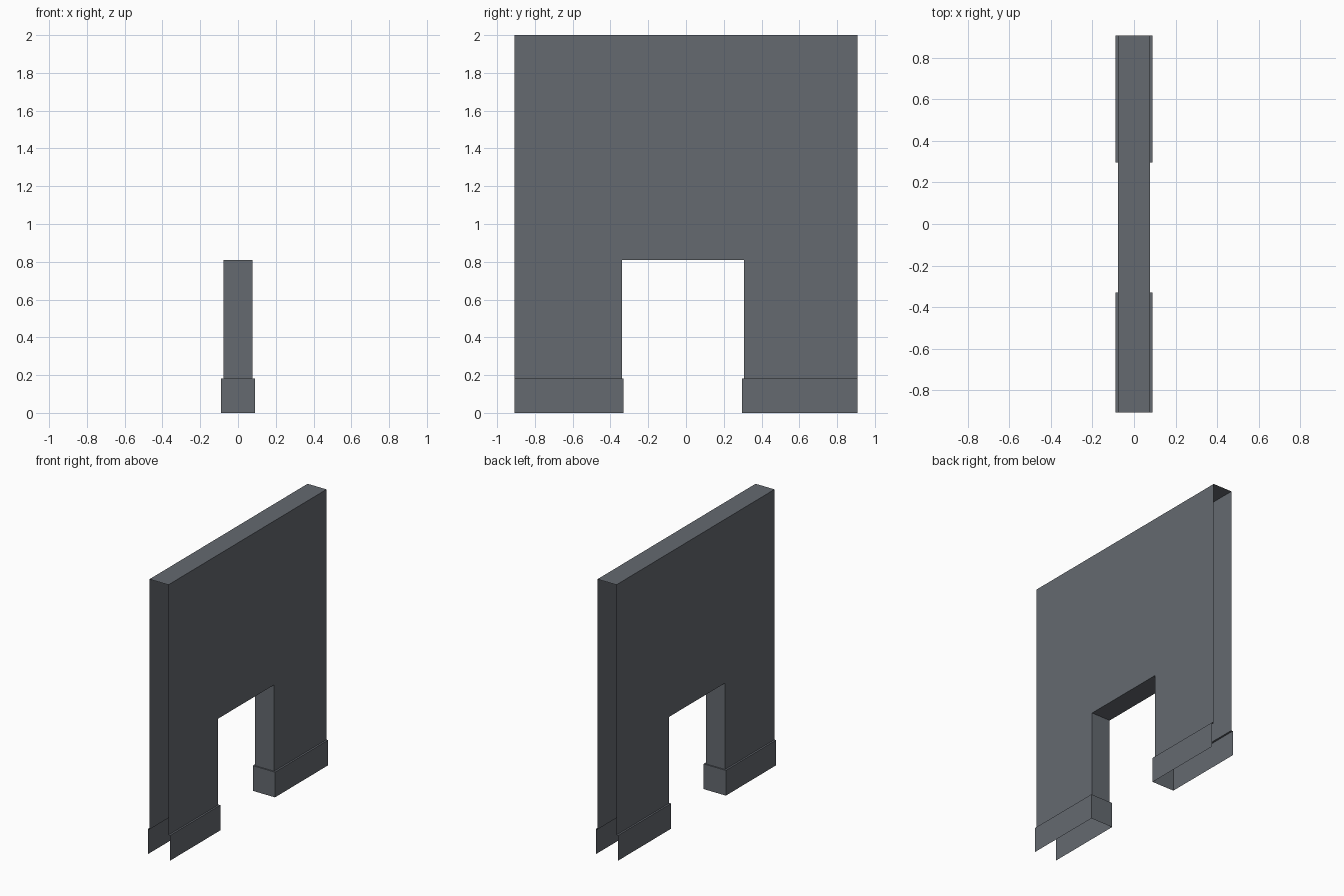
import bpy, bmesh

if "Cube" in bpy.data.objects:
    bpy.data.objects.remove(bpy.data.objects["Cube"])

END = 0.907              # half length of the wall
WALL, SKIRT = 0.076, 0.089   # half thicknesses
DOOR_Z, SKIRT_Z, TOP = 0.81, 0.183, 2.0
# (outer end, wall jamb, skirting jamb) for each leg
LEGS = [(-END, -0.339, -0.330), (END, 0.306, 0.297)]

grey = bpy.data.materials.new("slate grey")
grey.diffuse_color = (0.128, 0.142, 0.162, 1)
grey.use_nodes = True
grey.node_tree.nodes["Principled BSDF"].inputs["Base Color"].default_value = grey.diffuse_color


def make_object(name, bm):
    bmesh.ops.remove_doubles(bm, verts=bm.verts, dist=1e-5)
    mesh = bpy.data.meshes.new(name)
    bm.to_mesh(mesh)
    bm.free()
    mesh.materials.append(grey)
    obj = bpy.data.objects.new(name, mesh)
    bpy.context.collection.objects.link(obj)


def quad(bm, pts, outward):
    face = bm.faces.new([bm.verts.new(p) for p in pts])
    face.normal_update()
    if face.normal.dot(outward) < 0:
        face.normal_flip()


def u_ring(half, end, jamb, z):
    """U-shaped outline of a leg, open at the outer end of the wall."""
    return [(-half, end, z), (-half, jamb, z), (half, jamb, z), (half, end, z)]


def loft(bm, rings, facing):
    """Skin between successive U outlines."""
    outward = [(-1, 0, 0.5), (0, facing, 0.5), (1, 0, 0.5)]
    for a, b in zip(rings, rings[1:]):
        for i in range(3):
            quad(bm, (a[i], a[i + 1], b[i + 1], b[i]), outward[i])


# Wall: hollow shell, open at both ends and below, with a doorway
from mathutils import Vector
wall = bmesh.new()
j0, j1 = LEGS[0][1], LEGS[1][1]
for end, jamb, _ in LEGS:
    facing = 1 if end < 0 else -1
    loft(wall, [u_ring(WALL, end, jamb, SKIRT_Z), u_ring(WALL, end, jamb, DOOR_Z)], facing)
ys = (-END, j0, j1, END)
for s in (-1, 1):
    for a, b in zip(ys, ys[1:]):
        x = s * WALL
        quad(wall, [(x, a, DOOR_Z), (x, b, DOOR_Z), (x, b, TOP), (x, a, TOP)], (s, 0, 0))
for a, b, z, up in ((j0, j1, DOOR_Z, -1), (-END, j0, TOP, 1), (j0, j1, TOP, 1), (j1, END, TOP, 1)):
    quad(wall, [(-WALL, a, z), (WALL, a, z), (WALL, b, z), (-WALL, b, z)], (0, 0, up))
make_object("wall_with_doorway", wall)

# Skirting: slightly thicker band with a ledge around the foot of each leg
for name, (end, jamb, lip) in zip(("front_skirting", "back_skirting"), LEGS):
    bm = bmesh.new()
    loft(bm, [u_ring(SKIRT, end, lip, 0), u_ring(SKIRT, end, lip, SKIRT_Z),
              u_ring(WALL, end, jamb, SKIRT_Z)], 1 if end < 0 else -1)
    make_object(name, bm)
